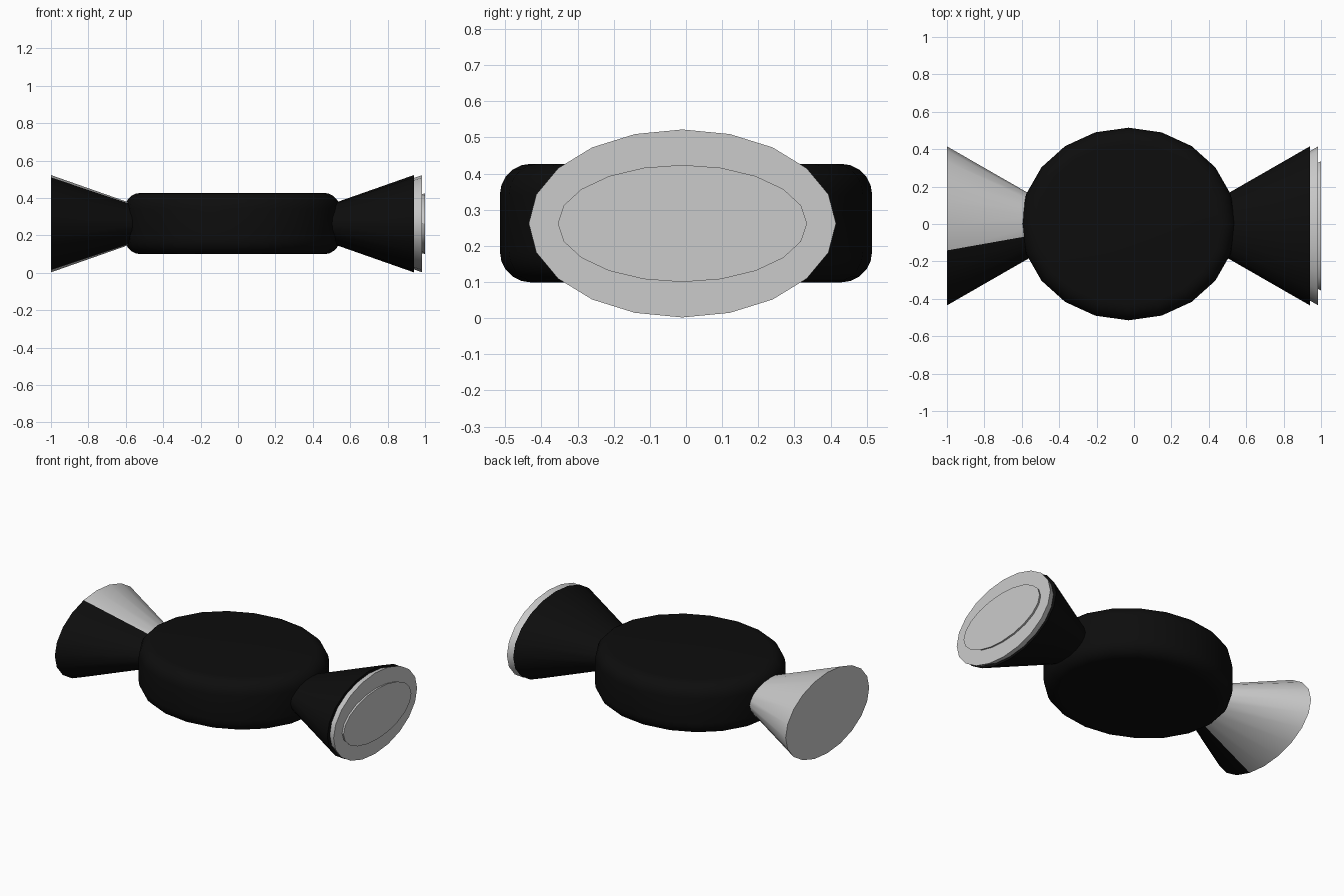
import bpy, bmesh, math
from mathutils import Vector

if "Cube" in bpy.data.objects:
    bpy.data.objects.remove(bpy.data.objects["Cube"])

SIDES = 20


def material(name, value):
    m = bpy.data.materials.new(name)
    m.diffuse_color = (value, value, value, 1)
    m.use_nodes = True
    m.node_tree.nodes["Principled BSDF"].inputs["Base Color"].default_value = m.diffuse_color
    return m


black = material("black_wrapper", 0.004)


def loft(name, rings, axis, centre, mats=()):
    """Capped skin over elliptical rings (position, radius_a, radius_b) along x or z."""
    bm = bmesh.new()
    loops = []
    for pos, ra, rb in rings:
        loop = []
        for i in range(SIDES):
            t = 2 * math.pi * i / SIDES
            a, b = ra * math.cos(t), rb * math.sin(t)
            off = Vector((pos, a, b)) if axis == 'x' else Vector((a, b, pos))
            loop.append(bm.verts.new(Vector(centre) + off))
        loops.append(loop)
    for lo, hi in zip(loops, loops[1:]):
        for i in range(SIDES):
            j = (i + 1) % SIDES
            bm.faces.new((lo[i], lo[j], hi[j], hi[i]))
    bm.faces.new(loops[0])
    bm.faces.new(loops[-1])
    bmesh.ops.recalc_face_normals(bm, faces=bm.faces)
    me = bpy.data.meshes.new(name)
    bm.to_mesh(me)
    bm.free()
    for m in mats:
        me.materials.append(m)
    ob = bpy.data.objects.new(name, me)
    bpy.context.collection.objects.link(ob)
    bpy.ops.object.select_all(action='DESELECT')
    ob.select_set(True)
    bpy.context.view_layer.objects.active = ob
    bpy.ops.object.shade_smooth_by_angle(angle=math.radians(30))
    return ob


def tail(name, tip, side, length=0.45, ry=0.425, rz=0.26, mats=()):
    """Flared cone, widest at x = tip, narrowing toward the candy."""
    k = 1 - length / 0.74
    rings = [(tip - side * length, ry * k, rz * k), (tip, ry, rz)]
    return loft(name, rings, 'x', (0, -0.01, 0.262), mats)


# Candy body: rounded puck
RX, RY, HALF, R, STEPS = 0.575, 0.515, 0.164, 0.085, 5
arc = [(HALF - R + R * math.sin(a), R * (1 - math.cos(a)))
       for a in (math.pi / 2 * i / STEPS for i in range(STEPS + 1))]
profile = [(-z, d) for z, d in reversed(arc)] + arc
loft("candy_body", [(z, RX - d, RY - d) for z, d in profile], 'z',
     (-0.03, 0, 0.263), [black])

# Right twist: black wrapper with grey liner and inner core peeking out
tail("right_wrapper", 0.94, 1, mats=[black])
tail("right_liner", 0.985, 1)
tail("right_core", 1.0, 1, ry=0.345, rz=0.162)

# Left twist: grey liner with black wrapper panels toward the front
grey = material("grey_liner", 0.8)
left = tail("left_twist", -1.0, -1, length=0.47, mats=[grey, black])
for p in left.data.polygons:
    if abs(p.normal.x) < 0.9 and p.normal.y < -0.2:
        p.material_index = 1
